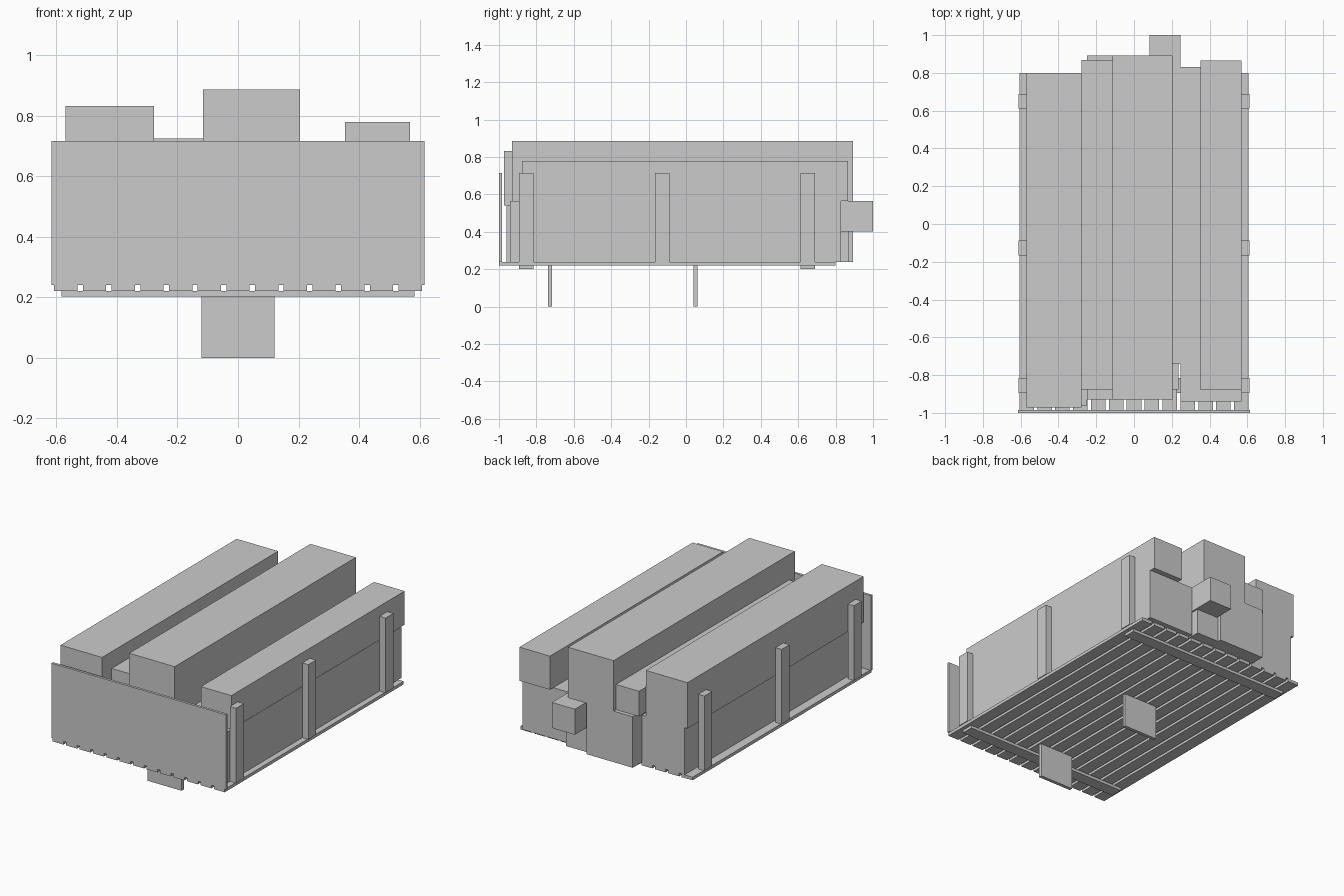
import bpy


def box(name, x, y, z):
    """Axis-aligned box from (min, max) ranges."""
    lo, hi = zip(x, y, z)
    verts = [(a, b, c) for a in (lo[0], hi[0]) for b in (lo[1], hi[1]) for c in (lo[2], hi[2])]
    faces = [(0, 1, 3, 2), (4, 6, 7, 5), (0, 4, 5, 1), (2, 3, 7, 6), (0, 2, 6, 4), (1, 5, 7, 3)]
    mesh = bpy.data.meshes.new(name)
    mesh.from_pydata(verts, [], faces)
    obj = bpy.data.objects.new(name, mesh)
    bpy.context.collection.objects.link(obj)
    return obj


# Deck slats running front to back
for i in range(-6, 7):
    c = i * 0.0947
    box("deck_slat", (c - 0.0385, c + 0.0385), (-1, 0.8), (0.22, 0.24))

# Cross bars under the deck
for y in (-0.855, 0.65):
    box("cross_bar", (-0.582, 0.582), (y - 0.039, y + 0.039), (0.202, 0.22))

# Plate legs
for y in (-0.728, 0.05):
    box("leg_plate", (-0.12, 0.12), (y - 0.011, y + 0.011), (0, 0.22))

# Front panel
box("front_panel", (-0.615, 0.615), (-1, -0.984), (0.24, 0.716))

# Side posts, both sides
for y in (-0.855, -0.127, 0.65):
    for s in (-1, 1):
        box("side_post", sorted((s * 0.57, s * 0.612)), (y - 0.039, y + 0.039), (0.24, 0.716))

# Stacked square beams: lower layer
box("beam_left_lower", (-0.55, -0.25), (-0.96, 0.80), (0.24, 0.54))
box("beam_middle_lower", (-0.25, 0.075), (-0.93, 0.893), (0.24, 0.565))
box("beam_small_lower", (0.075, 0.235), (-0.875, 0.87), (0.24, 0.402))
box("beam_small_upper", (0.083, 0.245), (-0.74, 1.0), (0.402, 0.565))
box("beam_right_lower", (0.245, 0.57), (-0.94, 0.83), (0.24, 0.565))

# Stacked square beams: upper layer
box("beam_left_upper", (-0.57, -0.277), (-0.972, 0.80), (0.54, 0.832))
box("beam_narrow_upper", (-0.277, -0.115), (-0.875, 0.868), (0.565, 0.725))
box("beam_middle_upper", (-0.115, 0.205), (-0.93, 0.893), (0.565, 0.886))
box("beam_right_upper", (0.353, 0.568), (-0.878, 0.865), (0.565, 0.779))
